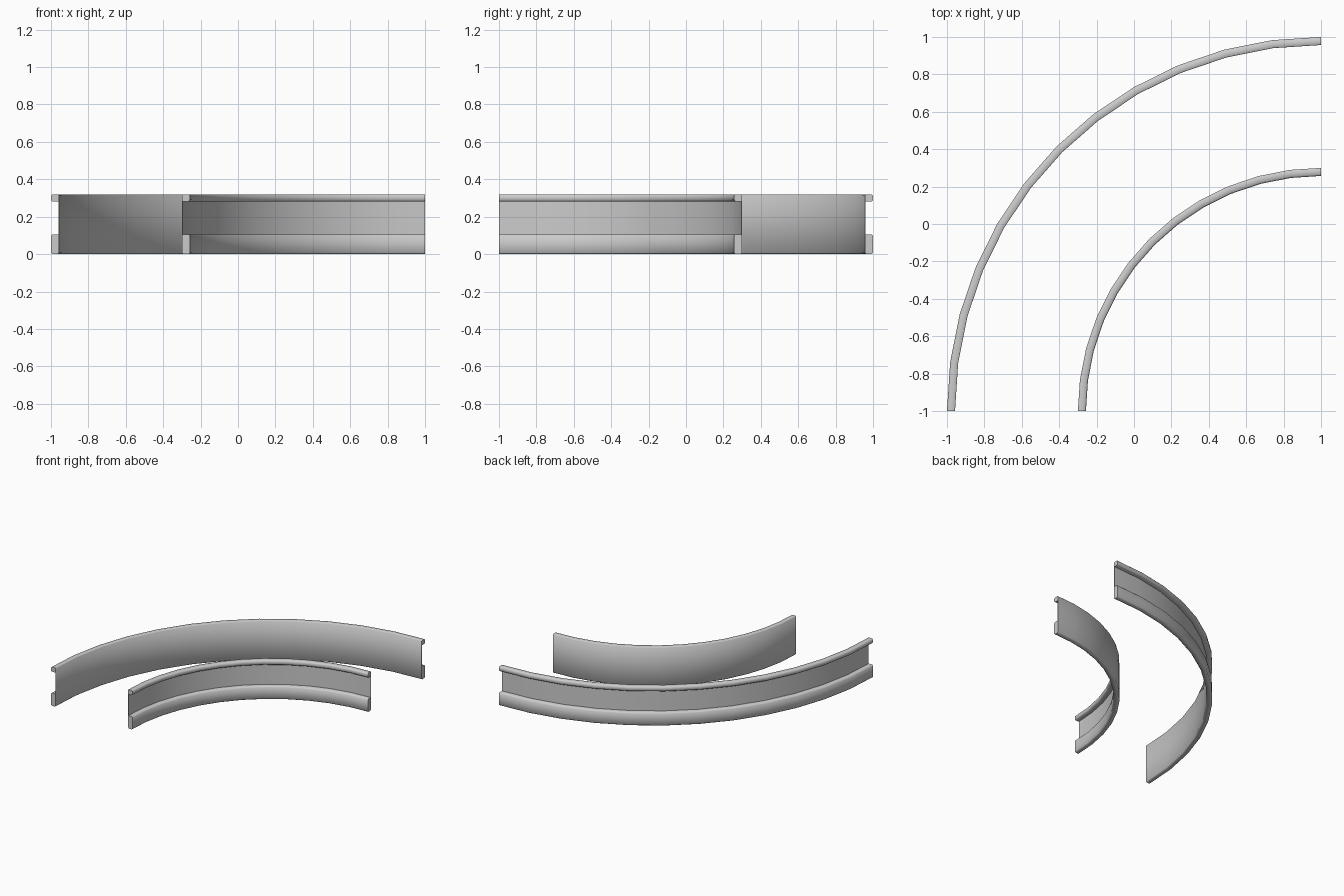
import bpy, bmesh, math

if "Cube" in bpy.data.objects:
    bpy.data.objects.remove(bpy.data.objects["Cube"])

CENTRE = (1.0, -1.0)   # both walls share this bend centre
SEGMENTS = 12
DEPTH = 0.043          # full wall depth
SHEET = 0.004          # thin web between the two ribs
C = 0.008              # edge chamfer

# Channel section: (distance from the flat track-side face, height)
PROFILE = [
    (0.0, C), (0.0, 0.32 - C / 2), (C / 2, 0.32),
    (DEPTH - C, 0.32), (DEPTH, 0.32 - C), (DEPTH, 0.281 + C), (DEPTH - C, 0.281),
    (SHEET, 0.281), (SHEET, 0.106),
    (DEPTH - C, 0.106), (DEPTH, 0.106 - C), (DEPTH, C), (DEPTH - C, 0.0), (C, 0.0),
]


def curved_wall(name, face_radius, direction):
    """Sweep the section through a quarter turn; direction is where the ribs point."""
    bm = bmesh.new()
    rings = []
    for i in range(SEGMENTS + 1):
        a = math.radians(90 + 90 * i / SEGMENTS)
        ring = []
        for d, z in PROFILE:
            r = face_radius + direction * d
            ring.append(bm.verts.new((CENTRE[0] + r * math.cos(a),
                                      CENTRE[1] + r * math.sin(a), z)))
        rings.append(ring)
    n = len(PROFILE)
    for a, b in zip(rings, rings[1:]):
        for j in range(n):
            k = (j + 1) % n
            bm.faces.new((a[j], a[k], b[k], b[j]))
    # end caps
    bm.faces.new(rings[0])
    bm.faces.new(rings[-1][::-1])
    bmesh.ops.recalc_face_normals(bm, faces=bm.faces)
    mesh = bpy.data.meshes.new(name)
    bm.to_mesh(mesh)
    bm.free()
    obj = bpy.data.objects.new(name, mesh)
    bpy.context.collection.objects.link(obj)
    bpy.ops.object.select_all(action='DESELECT')
    obj.select_set(True)
    bpy.context.view_layer.objects.active = obj
    bpy.ops.object.shade_smooth_by_angle(angle=math.radians(50))
    return obj


# Outer wall: ribs face outwards; inner wall: ribs face the bend centre
curved_wall("outer_wall", 2.0 - DEPTH, 1)
curved_wall("inner_wall", 1.3, -1)
